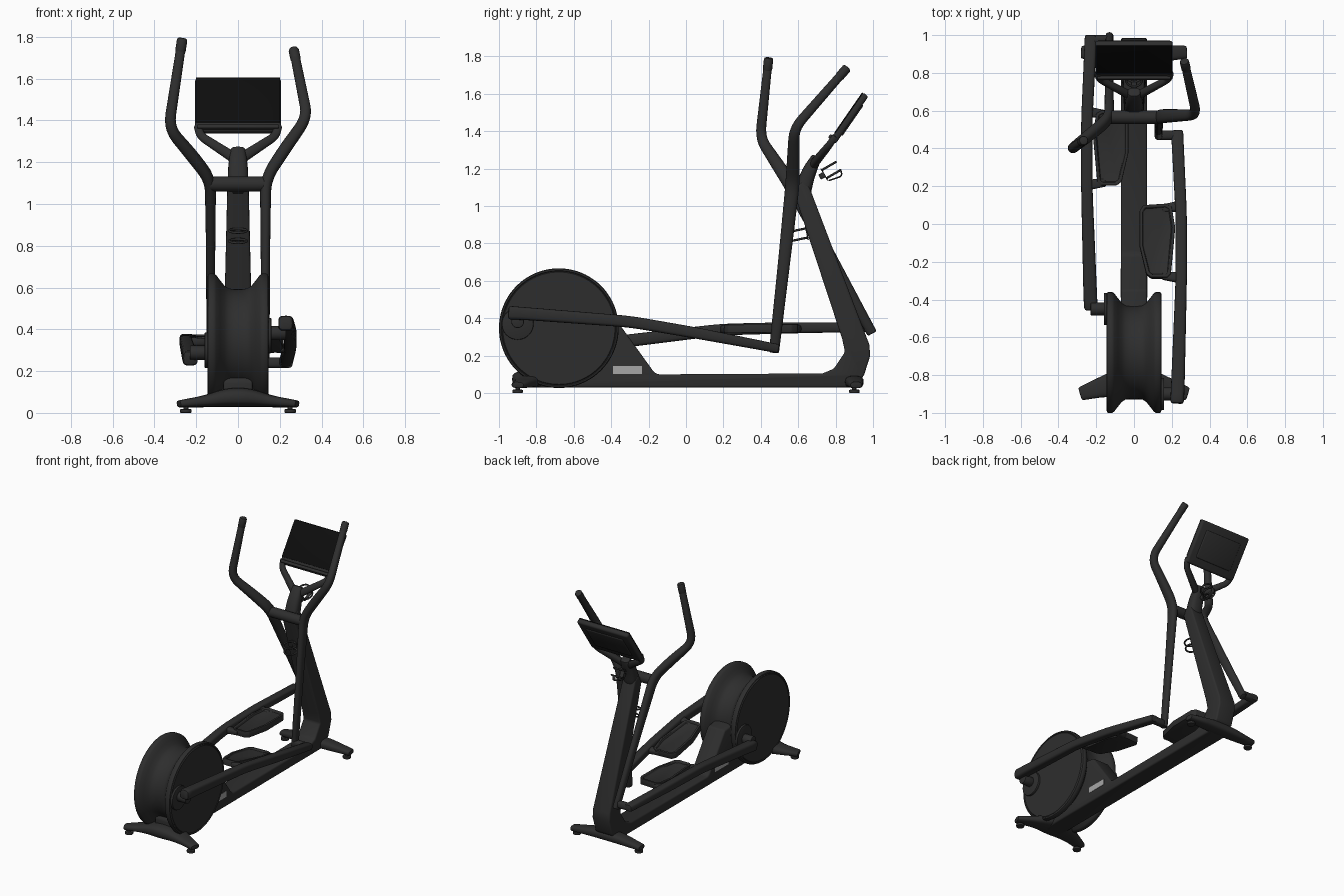
import bpy, bmesh
from math import sin, cos, pi, radians, copysign
from mathutils import Vector, Matrix

if "Cube" in bpy.data.objects:
    bpy.data.objects.remove(bpy.data.objects["Cube"])

def material(name, v):
    m = bpy.data.materials.new(name)
    m.diffuse_color = (v, v, v, 1)
    m.use_nodes = True
    m.node_tree.nodes["Principled BSDF"].inputs["Base Color"].default_value = m.diffuse_color
    return m

DARK, BLACK, GREY = material("dark_metal", .027), material("black_glass", .004), material("label_grey", .38)
I = Matrix.Identity(4)
T = lambda *p: Matrix.Translation(p)
R = lambda deg, axis='X': Matrix.Rotation(radians(deg), 4, axis)
MIRROR = Matrix.Scale(-1, 4, (1, 0, 0))

def finish(bm, name, M=I, mat=DARK):
    bm.transform(M)
    bmesh.ops.recalc_face_normals(bm, faces=bm.faces)
    me = bpy.data.meshes.new(name)
    bm.to_mesh(me)
    bm.free()
    me.materials.append(mat)
    ob = bpy.data.objects.new(name, me)
    bpy.context.collection.objects.link(ob)
    bpy.ops.object.select_all(action='DESELECT')
    ob.select_set(True)
    bpy.context.view_layer.objects.active = ob
    bpy.ops.object.shade_smooth_by_angle(angle=radians(35))
    return ob

def soften(bm, w, seg=3):
    edges = [e for e in bm.edges if e.is_manifold and e.calc_face_angle() > radians(25)]
    bmesh.ops.bevel(bm, geom=edges, offset=w, segments=seg, profile=.5, affect='EDGES', clamp_overlap=True)

def box(name, size, M=I, bevel=0, mat=DARK):
    bm = bmesh.new()
    bmesh.ops.create_cube(bm, size=1, matrix=Matrix.Diagonal((*size, 1)))
    if bevel:
        soften(bm, bevel)
    return finish(bm, name, M, mat)

def cyl(name, r, depth, M=I, bevel=.005, n=32):
    bm = bmesh.new()
    bmesh.ops.create_cone(bm, cap_ends=True, segments=n, radius1=r, radius2=r, depth=depth)
    edges = [e for e in bm.edges if e.calc_face_angle() > 1]
    bmesh.ops.bevel(bm, geom=edges, offset=bevel, segments=2, profile=.5, affect='EDGES')
    return finish(bm, name, M)

def prism(pts, axis):
    """Closed outline (3D points) pushed along axis."""
    bm = bmesh.new()
    f = bm.faces.new([bm.verts.new(p) for p in pts])
    g = bmesh.ops.extrude_face_region(bm, geom=[f])
    bmesh.ops.translate(bm, vec=axis, verts=[v for v in g['geom'] if isinstance(v, bmesh.types.BMVert)])
    bmesh.ops.recalc_face_normals(bm, faces=bm.faces)
    return bm

def sweep(name, path, M=I, side=(1, 0, 0), power=1, r=.05, n=20):
    """Tube through (x, y, z, half_width, half_depth) points with rounded corners and domed ends."""
    P = [Vector(p) for p in path]
    pts = [P[0]]
    for a, b, c in zip(P, P[1:], P[2:]):
        d1, d2 = [(Vector(q[:3]) - Vector(b[:3])).length for q in (a, c)]
        s, e = b.lerp(a, min(.45, r / d1)), b.lerp(c, min(.45, r / d2))
        pts += [s * (1 - t) ** 2 + b * (2 * t * (1 - t)) + e * t * t for t in (0, .2, .4, .6, .8, 1)]
    pts.append(P[-1])
    # domed ends
    def cap(a, b):
        d = (Vector(a[:3]) - Vector(b[:3])).normalized() * min(a[3], a[4]) * .4
        return [Vector((*(Vector(a[:3]) - d * (1 - k)), a[3] * s, a[4] * s)) for k, s in ((1, .65), (.75, .88), (0, 1))]
    pts = cap(pts[0], pts[1]) + pts[1:-1] + cap(pts[-1], pts[-2])[::-1]
    bm, rings = bmesh.new(), []
    for i, p in enumerate(pts):
        t = (Vector(pts[min(i + 1, len(pts) - 1)][:3]) - Vector(pts[max(i - 1, 0)][:3])).normalized()
        s = Vector(side)
        s = (s - t * s.dot(t)).normalized()
        u = t.cross(s)
        ring = []
        for k in range(n):
            c, q = cos(2 * pi * k / n), sin(2 * pi * k / n)
            c, q = [copysign(abs(w) ** power, w) for w in (c, q)]
            ring.append(bm.verts.new(Vector(p[:3]) + s * c * p[3] + u * q * p[4]))
        rings.append(ring)
    for a, b in zip(rings, rings[1:]):
        for k in range(n):
            bm.faces.new((a[k], a[(k + 1) % n], b[(k + 1) % n], b[k]))
    bm.faces.new(rings[0])
    bm.faces.new(rings[-1])
    return finish(bm, name, M)

# Spool-shaped wheel housing
half = [(.145, 0), (.145, .300), (.141, .304), (.145, .308), (.143, .316), (.135, .32), (.115, .32), (.105, .313),
        (.085, .287), (.065, .262), (.045, .249), (.02, .245)]
prof = half + [(-x, r) for x, r in half[::-1]]
bm = bmesh.new()
vs = [bm.verts.new((x, 0, r)) for x, r in prof]
es = [bm.edges.new(e) for e in zip(vs, vs[1:])]
bmesh.ops.spin(bm, geom=vs + es, axis=(1, 0, 0), cent=(0, 0, 0), angle=2 * pi, steps=80, use_merge=True)
bmesh.ops.remove_doubles(bm, verts=bm.verts, dist=1e-5)
finish(bm, "wheel_housing", T(0, -.68, .347))

# Main frame: base beam, skirt and leaning column in one side profile
side = [(-.86, .03), (.88, .03), (.95, .09), (.985, .2), (.98, .26), (.66, 1.10), (.62, 1.13), (.575, 1.08),
        (.835, .29), (.85, .22), (.79, .13), (.73, .105), (-.15, .10), (-.17, .11), (-.35, .36), (-.68, .4), (-.86, .15)]
bm = prism([(-.07, y, z) for y, z in side], (.14, 0, 0))
soften(bm, .014)
for v in bm.verts:
    v.co.x *= 1 - .28 * max(0, min(1, (v.co.z - .4) / .6))
finish(bm, "main_frame")

# Feet with pads
sweep("front_foot", [(-.285, -.9, .043, .036, .017), (-.16, -.86, .056, .055, .027), (-.05, -.84, .075, .09, .045),
                     (.05, -.84, .075, .09, .045), (.16, -.86, .056, .055, .027), (.285, -.9, .043, .036, .017)],
      side=(0, 1, 0), power=.7)
sweep("rear_foot", [(-.28, .91, .043, .034, .018), (-.09, .90, .06, .05, .032), (.09, .90, .06, .05, .032),
                    (.28, .91, .043, .034, .018)], side=(0, 1, 0), power=.7)
for s in (-1, 1):
    for y, nm in ((-.9, "front_pad"), (.9, "rear_pad")):
        cyl(nm, .028, .018, T(s * .25, y, .009), .004)
        cyl(nm + "_stem", .012, .03, T(s * .25, y, .025), .002)
    box("side_label", (.003, .155, .042), T(s * .0705, -.312, .123), mat=GREY)

# Crank hubs on the wheel faces
for s, y, z in ((1, -.9, .37), (-1, -.45, .30)):
    cyl("crank_hub", .085, .02, T(s * .15, y, z) @ R(90, 'Y'))
    cyl("crank_pin", .034, .09, T(s * .185, y, z + .012 * s) @ R(90, 'Y'))

# Pedal links with pedals, the left one mirrored and at the other end of its stroke
outline = [(.05, .2), (.17, .208), (.2, .19), (.218, .08), (.195, -.17), (.175, -.19), (.09, -.19), (.065, -.17),
           (.03, -.02), (.03, .17)]
for tag, M in (("right", T(0, .47, .24)), ("left", T(0, .975, .35) @ R(11.2) @ MIRROR)):
    sweep(tag + "_link", [(.228, -1.42, .19, .036, .036), (.232, -1.33, .185, .036, .034), (.25, -.77, .142, .030, .031),
                          (.25, -.42, .082, .030, .030), (.228, .025, -.003, .032, .024)], M, power=.55, r=.08)
    sweep(tag + "_link_joint", [(.115, 0, 0, .025, .025), (.24, 0, 0, .025, .025)], M, side=(0, 1, 0), power=.7)
    MP = M @ T(0, -.57, .107) @ R(-10.7)
    bm = prism([(x, y, -.022) for x, y in outline], (0, 0, .045))
    top = max(bm.faces, key=lambda f: f.calc_center_median().z)
    bmesh.ops.inset_region(bm, faces=[top], thickness=.016)
    bmesh.ops.inset_region(bm, faces=[top], thickness=.004, depth=-.014)
    soften(bm, .004, 2)
    finish(bm, tag + "_pedal", MP)
    for y in (.185, -.175):
        sweep(tag + "_pedal_bracket", [(.15, y, -.005, .022, .018), (.25, y * 1.08, 0, .028, .022)],
              MP, side=(0, 1, 0), power=.6)

# Swinging handle arms on one pivot
for tag, M in (("right", T(0, .57, 1.10)), ("left", T(0, .57, 1.10) @ R(35) @ MIRROR)):
    sweep(tag + "_arm", [(.13, -.1, -.885, .021, .027), (.131, -.04, -.35, .022, .033), (.132, .0, .02, .027, .038),
                         (.215, .004, .15, .03, .034), (.332, .008, .315, .026, .027), (.268, .285, .632, .022, .022)],
          M, power=.85, r=.07)
    sweep(tag + "_grip_cap", [(.277, .246, .587, .025, .025), (.266, .293, .641, .025, .025)], M)
sweep("arm_pivot", [(-.145, .565, 1.095, .034, .034), (-.1, .565, 1.095, .036, .036), (.1, .565, 1.095, .036, .036),
                    (.145, .565, 1.095, .034, .034)], side=(0, 1, 0))

# Console neck and fork
sweep("console_neck", [(0, .615, 1.04, .05, .045), (0, .65, 1.17, .048, .04), (0, .70, 1.265, .036, .028)], power=.7)
cyl("neck_button", .008, .01, T(0, .632, 1.185) @ R(65), .002, 16)
for s in (-1, 1):
    sweep("console_fork", [(s * .01, .675, 1.215, .022, .026), (s * .18, .765, 1.325, .018, .02),
                           (s * .192, .80, 1.375, .018, .02)], side=(0, 1, 0), power=.8, r=.03)

# Console with screen and ledge
MC = T(0, .872, 1.47) @ R(-34.7)
box("console_body", (.41, .038, .31), MC, .014)
box("console_back", (.3, .02, .2), MC @ T(0, .015, 0), .008)
box("screen", (.404, .006, .262), MC @ T(0, -.018, .021), .002, BLACK)
box("console_ledge", (.39, .034, .022), MC @ T(0, -.017, -.138), .006)

# Bottle holders: two hoops joined by a strap
for nm, M, f in (("front_holder", T(0, .602, .85) @ R(12), -1), ("rear_holder", T(0, .775, 1.195) @ R(30), 1)):
    for h in (-.028, .022):
        bpy.ops.mesh.primitive_torus_add(major_radius=.042, minor_radius=.006, major_segments=36, minor_segments=8)
        ring = bpy.context.object
        ring.name = nm + "_hoop"
        ring.matrix_world = M @ T(0, 0, h)
        ring.data.materials.append(DARK)
        bpy.ops.object.shade_smooth()
    box(nm + "_strap", (.03, .006, .075), M @ T(0, -f * .044, -.005), .002)
    box(nm + "_mount", (.03, .03, .03), M @ T(0, -f * .058, -.005), .004)
    if f > 0:
        sweep(nm + "_base", [(0, -.04, -.045, .012, .004), (0, .035, -.06, .012, .004), (0, .045, -.025, .012, .004)],
              M, r=.02, n=12)
